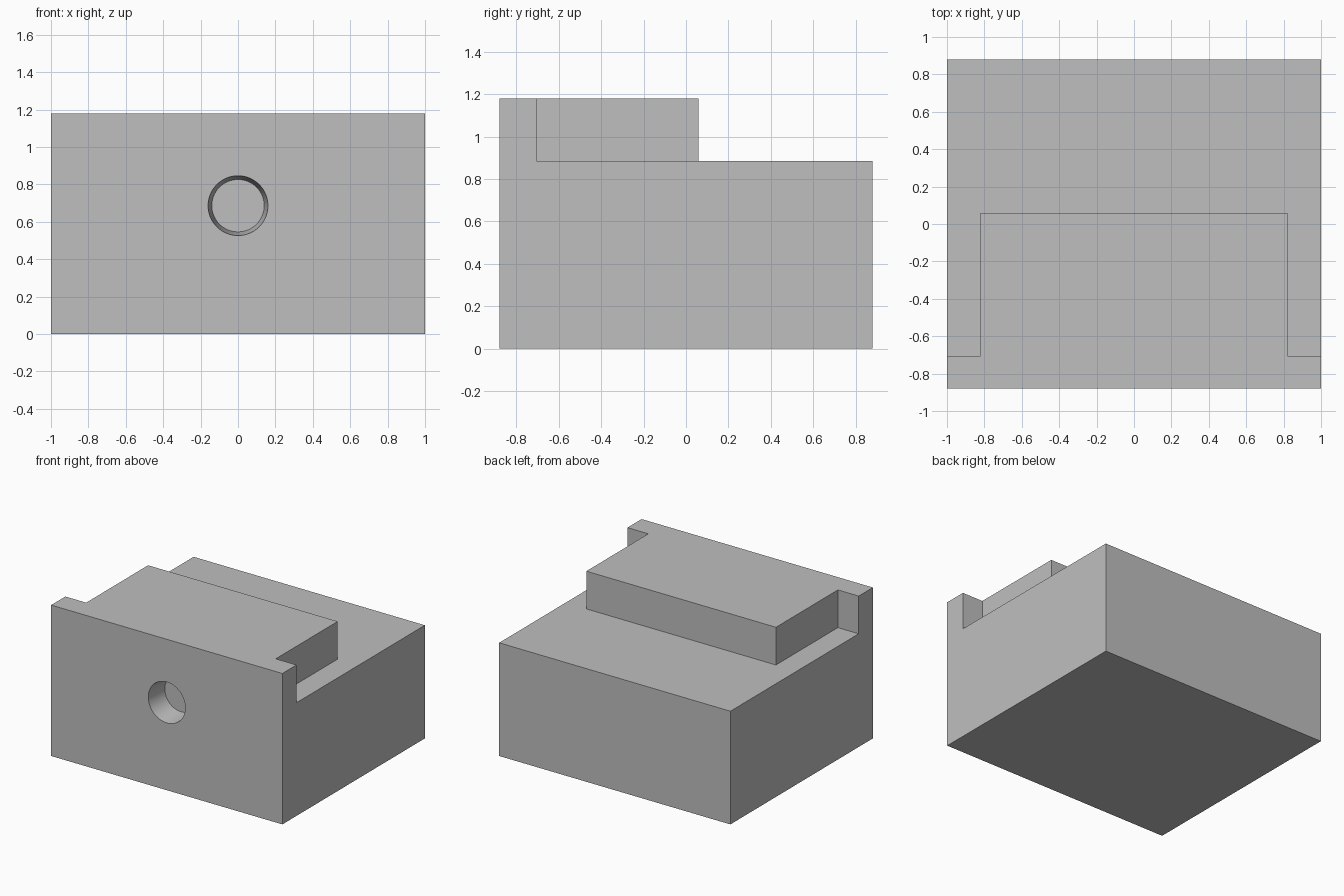
import bpy, bmesh, math
from mathutils import Matrix

if "Cube" in bpy.data.objects:
    bpy.data.objects.remove(bpy.data.objects["Cube"], do_unlink=True)

grey = bpy.data.materials.new("plain grey")
grey.use_nodes = True
grey.diffuse_color = (0.52, 0.52, 0.52, 1)
grey.node_tree.nodes["Principled BSDF"].inputs["Base Color"].default_value = grey.diffuse_color

HALF_X, HALF_Y, HEIGHT = 1.0, 0.88, 1.18
DECK = 0.885                      # height of the lowered step
TONGUE_X, TONGUE_BACK, WALL_BACK = 0.82, 0.06, -0.705
HOLE_Z, HOLE_DEPTH, MOUTH_R, FLOOR_R = 0.686, 0.176, 0.16, 0.14


def add_object(name, bm):
    bmesh.ops.recalc_face_normals(bm, faces=bm.faces)
    mesh = bpy.data.meshes.new(name)
    bm.to_mesh(mesh)
    bm.free()
    mesh.materials.append(grey)
    obj = bpy.data.objects.new(name, mesh)
    bpy.context.collection.objects.link(obj)
    return obj


def prism(name, outline, bottom, top):
    bm = bmesh.new()
    face = bm.faces.new([bm.verts.new((x, y, bottom)) for x, y in outline])
    side = bmesh.ops.extrude_face_region(bm, geom=[face])["geom"]
    verts = [v for v in side if isinstance(v, bmesh.types.BMVert)]
    bmesh.ops.translate(bm, verts=verts, vec=(0, 0, top - bottom))
    return add_object(name, bm)


# Solid block
block = prism("block", [(-HALF_X, -HALF_Y), (HALF_X, -HALF_Y),
                        (HALF_X, HALF_Y), (-HALF_X, HALF_Y)], 0, HEIGHT)

# U-shaped cutter leaves the front wall and the raised tongue
out = 0.2
right = [(HALF_X + out, HALF_Y + out), (HALF_X + out, WALL_BACK),
         (TONGUE_X, WALL_BACK), (TONGUE_X, TONGUE_BACK)]
left = [(-x, y) for x, y in reversed(right)]
step_cutter = prism("step_cutter", right + left, DECK, HEIGHT + out)

# Tapered blind hole in the front, cutter reaching past the surface
length = 2 * HOLE_DEPTH
bm = bmesh.new()
bmesh.ops.create_cone(bm, cap_ends=True, segments=64, depth=length,
                      radius1=FLOOR_R, radius2=2 * MOUTH_R - FLOOR_R,
                      matrix=Matrix.Translation((0, -HALF_Y, HOLE_Z))
                      @ Matrix.Rotation(math.radians(90), 4, "X"))
hole_cutter = add_object("hole_cutter", bm)

# Cut the block
for cutter in (step_cutter, hole_cutter):
    cutter.hide_render = True
    cutter.hide_viewport = True
    mod = block.modifiers.new(cutter.name, "BOOLEAN")
    mod.operation = "DIFFERENCE"
    mod.solver = "EXACT"
    mod.object = cutter

bpy.context.view_layer.update()
cut = bpy.data.meshes.new_from_object(block.evaluated_get(bpy.context.evaluated_depsgraph_get()))
block.modifiers.clear()
block.data = cut
for cutter in (step_cutter, hole_cutter):
    bpy.data.objects.remove(cutter, do_unlink=True)

# Smooth the hole wall, keep every edge sharp
bpy.ops.object.select_all(action="DESELECT")
block.select_set(True)
bpy.context.view_layer.objects.active = block
bpy.ops.object.shade_smooth_by_angle(angle=math.radians(30))
